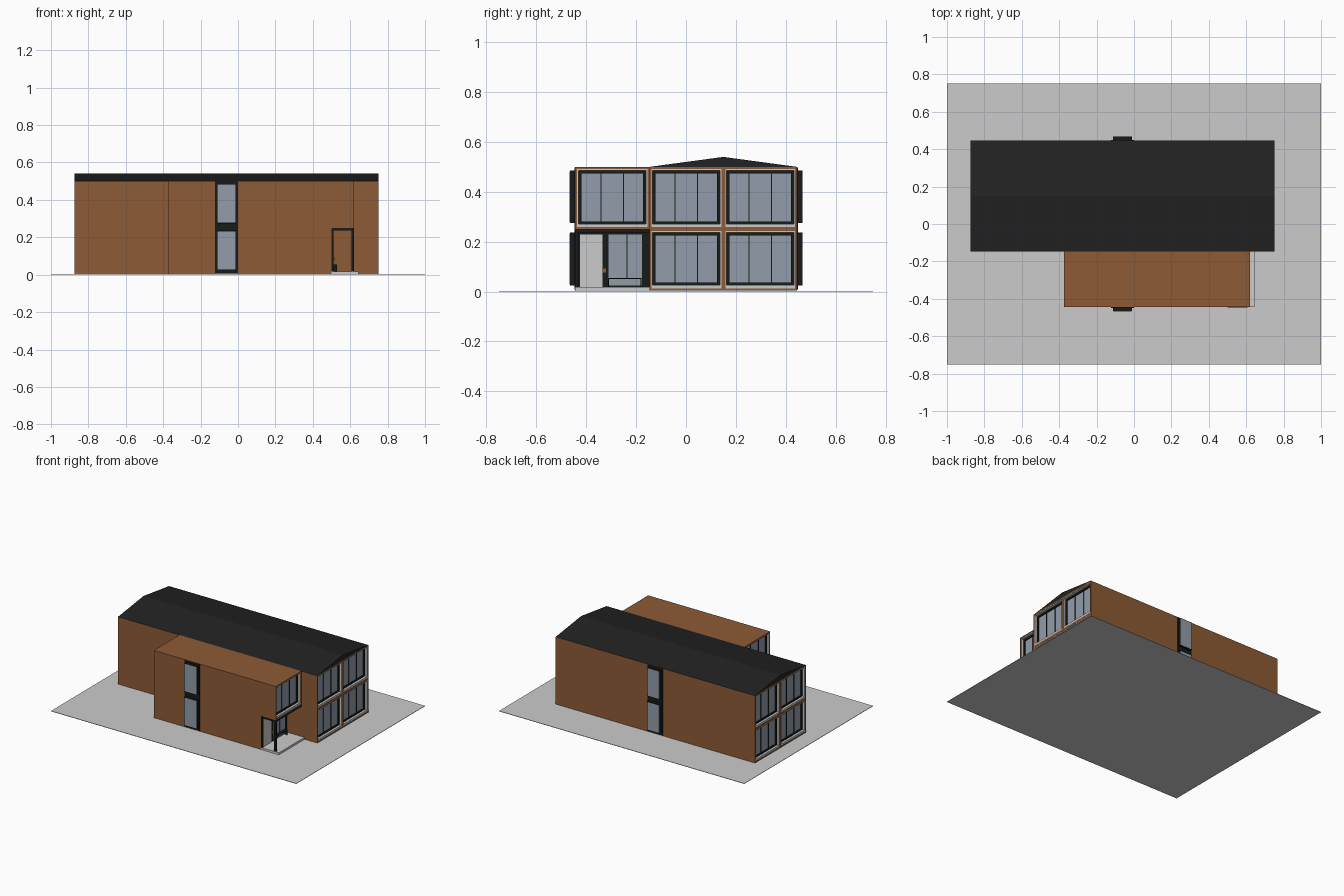
import bpy, bmesh
from mathutils import Vector

if "Cube" in bpy.data.objects:
    bpy.data.objects.remove(bpy.data.objects["Cube"])


def material(name, r, g, b):
    m = bpy.data.materials.new(name)
    m.diffuse_color = (r, g, b, 1)
    m.use_nodes = True
    m.node_tree.nodes["Principled BSDF"].inputs["Base Color"].default_value = m.diffuse_color
    return m


WOOD = material("brown_cladding", 0.27, 0.105, 0.036)
PALE = material("pale_grey", 0.60, 0.60, 0.60)
ROOF = material("roof_black", 0.016, 0.016, 0.016)
DARK = material("frame_black", 0.009, 0.010, 0.010)
GLASS = material("window_glass", 0.29, 0.34, 0.40)


def boxes(name, mat, bounds):
    """One object from boxes given as (x0, x1, y0, y1, z0, z1)."""
    bm = bmesh.new()
    for b in bounds:
        lo = Vector([min(b[i], b[i + 1]) for i in (0, 2, 4)])
        hi = Vector([max(b[i], b[i + 1]) for i in (0, 2, 4)])
        vs = bmesh.ops.create_cube(bm, size=1)["verts"]
        for v in vs:
            v.co = Vector([(lo[i] + hi[i]) / 2 + v.co[i] * (hi[i] - lo[i]) for i in range(3)])
    me = bpy.data.meshes.new(name)
    bm.to_mesh(me)
    bm.free()
    me.materials.append(mat)
    ob = bpy.data.objects.new(name, me)
    bpy.context.collection.objects.link(ob)
    return ob


def ring(name, mat, x0, x1, y0, y1, z0, z1, side, top, bottom):
    """Rectangular frame facing along x."""
    return boxes(name, mat, [
        (x0, x1, y0, y0 + side, z0, z1), (x0, x1, y1 - side, y1, z0, z1),
        (x0, x1, y0 + side, y1 - side, z1 - top, z1),
        (x0, x1, y0 + side, y1 - side, z0, z0 + bottom)])


DEPTH = 0.03   # recess of the end windows


def window_bay(name, xe, d, y0, y1, z0, z1):
    """Recessed three-light window at wall plane xe, facing direction d."""
    xi = xe - d * DEPTH
    ring(name + "_wall_edge", WOOD, xi, xe, y0, y1, z0, z1, 0.008, 0.008, 0.008)
    y0, y1, z0, z1 = y0 + 0.008, y1 - 0.008, z0 + 0.008, z1 - 0.008
    ring(name + "_reveal", PALE, xi, xe - d * 0.002, y0, y1, z0, z1, 0.005, 0.006, 0.014)
    y0, y1, z0, z1 = y0 + 0.005, y1 - 0.005, z0 + 0.014, z1 - 0.006
    ring(name + "_frame", DARK, xi, xi + d * 0.012, y0, y1, z0, z1, 0.012, 0.012, 0.010)
    boxes(name + "_glass", GLASS, [(xi, xi + d * 0.004, y0 + 0.012, y1 - 0.012, z0 + 0.01, z1 - 0.012)])
    w = y1 - y0
    boxes(name + "_mullions", DARK, [
        (xi, xi + d * 0.008, y0 + w * k / 3 - 0.002, y0 + w * k / 3 + 0.002, z0 + 0.01, z1 - 0.012)
        for k in (1, 2)])


# Ground plate
boxes("ground_plate", PALE, [(-1, 1, -0.75, 0.75, 0, 0.003)])

# Solid cores of the two wings
Z0, ZM, Z1 = 0.004, 0.25, 0.5
YF, YM, YB = -0.445, -0.147, 0.446
boxes("main_wing_walls", WOOD, [(-0.875 + DEPTH, 0.75 - DEPTH, YM, YB, Z0, Z1)])
boxes("front_wing_walls", WOOD, [
    (-0.375 + DEPTH, 0.50, YF, YM, Z0, ZM),
    (-0.375 + DEPTH, 0.62 - DEPTH, YF, YM, ZM, Z1)])

# Window bays on the ends
ymid = (YM + YB) / 2
for fl, (za, zb) in {"lower": (Z0, ZM), "upper": (ZM, Z1)}.items():
    for end, xe, d in (("right", 0.75, 1), ("left", -0.875, -1)):
        window_bay(f"{end}_{fl}_front_bay", xe, d, YM, ymid, za, zb)
        window_bay(f"{end}_{fl}_back_bay", xe, d, ymid, YB, za, zb)
    window_bay(f"front_wing_left_{fl}_bay", -0.375, -1, YF, YM, za, zb)
window_bay("front_wing_right_upper_bay", 0.62, 1, YF, YM, ZM, Z1)

# Low gable roof, extruded along x
bm = bmesh.new()
prof = [bm.verts.new((-0.875, y, z)) for y, z in ((YM, 0.5), (YB, 0.5), (ymid, 0.54))]
face = bm.faces.new(prof)
ext = bmesh.ops.extrude_face_region(bm, geom=[face])["geom"]
bmesh.ops.translate(bm, vec=(1.625, 0, 0), verts=[g for g in ext if isinstance(g, bmesh.types.BMVert)])
bmesh.ops.recalc_face_normals(bm, faces=bm.faces[:])
me = bpy.data.meshes.new("gable_roof")
bm.to_mesh(me)
bm.free()
me.materials.append(ROOF)
bpy.context.collection.objects.link(bpy.data.objects.new("gable_roof", me))

# Tall projecting windows on the front and back walls
for side, y, d in (("front", YF, -1), ("back", YB, 1)):
    boxes(side + "_window_panel", DARK, [(-0.123, 0.0, y, y + d * 0.003, 0.008, 0.498)])
    for fl, za in (("lower", 0.025), ("upper", 0.275)):
        zb = za + 0.211
        boxes(f"{side}_{fl}_window_box", DARK, [(-0.112, -0.010, y, y + d * 0.021, za, zb)])
        boxes(f"{side}_{fl}_window_glass", GLASS,
              [(-0.109, -0.013, y + d * 0.019, y + d * 0.022, za + 0.004, zb - 0.004)])

# Porch slab, posts and beams
boxes("porch_slab", PALE, [(0.50, 0.645, YF, YM, 0.003, 0.018)])
boxes("porch_frame", DARK, [
    (0.607, 0.62, YF, YF + 0.014, 0.018, ZM),
    (0.50, 0.51, YF - 0.001, YF + 0.014, 0.018, ZM),
    (0.51, 0.607, YF - 0.001, YF + 0.012, 0.237, ZM),
    (0.607, 0.62, YF + 0.014, YM, 0.237, ZM)])

# Entrance wall with door, side window and low bench rail
boxes("entrance_wall", DARK, [(0.50, 0.504, YF + 0.002, YM, 0.018, ZM)])
boxes("entrance_door", PALE, [(0.50, 0.507, -0.425, -0.335, 0.018, 0.228)])
boxes("door_handle", WOOD, [(0.50, 0.516, -0.334, -0.318, 0.075, 0.095)])
boxes("entrance_glass", GLASS, [(0.50, 0.506, -0.310, -0.177, 0.024, 0.228)])
boxes("entrance_mullion", DARK, [(0.50, 0.508, -0.238, -0.234, 0.05, 0.228)])
boxes("bench_rail", DARK, [
    (0.506, 0.53, -0.312, -0.178, 0.050, 0.055),
    (0.506, 0.53, -0.312, -0.308, 0.018, 0.050),
    (0.506, 0.53, -0.182, -0.178, 0.018, 0.050)])
